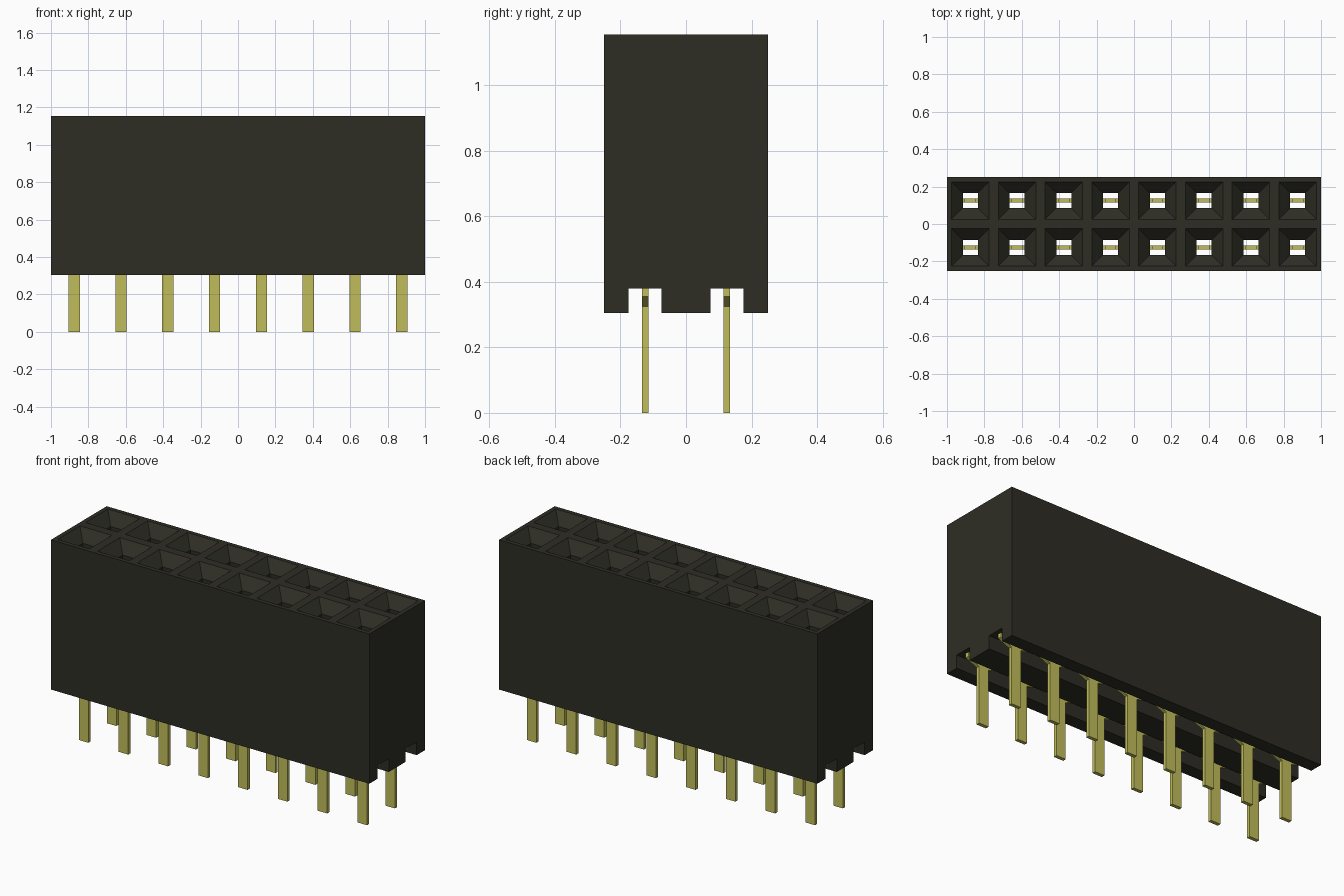
import bpy, bmesh

if "Cube" in bpy.data.objects:
    bpy.data.objects.remove(bpy.data.objects["Cube"], do_unlink=True)

PITCH = 0.25
COLS = [(i - 3.5) * PITCH for i in range(8)]
ROWS = [-PITCH / 2, PITCH / 2]
BOTTOM, ROOF, TOP = 0.305, 0.38, 1.155


def material(name, color):
    m = bpy.data.materials.new(name)
    m.use_nodes = True
    m.diffuse_color = color
    bsdf = m.node_tree.nodes["Principled BSDF"]
    bsdf.inputs["Base Color"].default_value = color
    bsdf.inputs["Roughness"].default_value = 0.6
    return m


def finish(bm, name, mat):
    bmesh.ops.remove_doubles(bm, verts=bm.verts, dist=0.0005)
    bmesh.ops.recalc_face_normals(bm, faces=bm.faces)
    mesh = bpy.data.meshes.new(name)
    bm.to_mesh(mesh)
    bm.free()
    mesh.materials.append(mat)
    obj = bpy.data.objects.new(name, mesh)
    bpy.context.collection.objects.link(obj)
    return obj


black = material("black plastic", (0.027, 0.026, 0.018, 1))
gold = material("pale gold metal", (0.53, 0.515, 0.103, 1))


def ring(bm, x, y, hx, hy, z):
    corners = [(-1, -1), (1, -1), (1, 1), (-1, 1)]
    return [bm.verts.new((x + sx * hx, y + sy * hy, z)) for sx, sy in corners]


def add_socket(bm, x, y):
    """Top border, funnel, square shaft and groove roof of one cell."""
    half = PITCH / 2
    levels = [(half, half, TOP), (0.1, 0.1, TOP), (0.04, 0.04, TOP - 0.06),
              (0.04, 0.04, ROOF), (half, 0.05, ROOF)]
    rings = [ring(bm, x, y, *lv) for lv in levels]
    for a, b in zip(rings, rings[1:]):
        for i in range(4):
            j = (i + 1) % 4
            bm.faces.new((a[i], a[j], b[j], b[i]))


# Housing: sockets, then the end profile with two grooves swept along x
bm = bmesh.new()
for x in COLS:
    for y in ROWS:
        add_socket(bm, x, y)
profile = [(-0.25, TOP), (-0.25, BOTTOM)]
for y in ROWS:
    profile += [(y - 0.05, BOTTOM), (y - 0.05, ROOF), (y + 0.05, ROOF), (y + 0.05, BOTTOM)]
profile += [(0.25, BOTTOM), (0.25, TOP)]
ends = [[bm.verts.new((x, y, z)) for y, z in profile] for x in (-1, 1)]
for end in ends:
    bm.faces.new(end)
for i in range(len(profile) - 1):
    if profile[i][1] == ROOF == profile[i + 1][1]:
        continue  # groove roof comes from the sockets
    bm.faces.new((ends[0][i], ends[0][i + 1], ends[1][i + 1], ends[1][i]))
finish(bm, "housing", black)

# Pins: flat blades with sloped shoulders under the groove roof and a short tab
half_outline = [(0.03, 0), (0.03, 0.325), (0.1, 0.355), (0.1, ROOF), (0.03, ROOF), (0.03, 0.45)]
outline = half_outline + [(-x, z) for x, z in reversed(half_outline)]
for r, y in enumerate(ROWS):
    for c, x in enumerate(COLS):
        bm = bmesh.new()
        face = bm.faces.new([bm.verts.new((x + px, y - 0.01, z)) for px, z in outline])
        out = bmesh.ops.extrude_face_region(bm, geom=[face])
        moved = [g for g in out["geom"] if isinstance(g, bmesh.types.BMVert)]
        bmesh.ops.translate(bm, vec=(0, 0.02, 0), verts=moved)
        if not face.is_valid or len(bm.faces) < len(outline) + 2:
            bm.faces.new([v for v in bm.verts if v not in moved])
        finish(bm, f"{('front', 'back')[r]}_pin_{c + 1}", gold)
